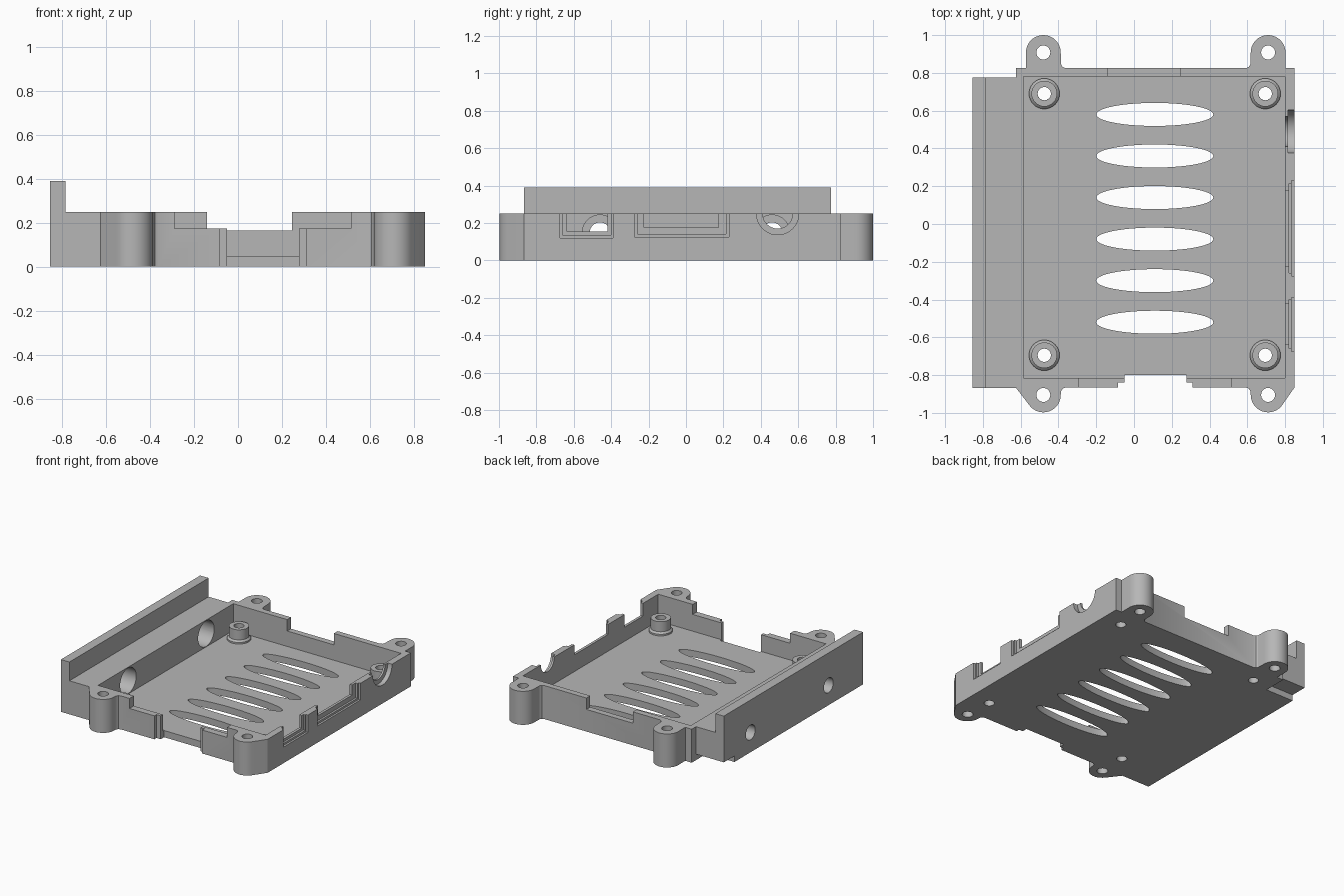
import bpy, bmesh, math
from mathutils import Matrix, Vector

if "Cube" in bpy.data.objects:
    bpy.data.objects.remove(bpy.data.objects["Cube"])

grey = bpy.data.materials.new("light_grey")
grey.diffuse_color = (0.47, 0.47, 0.47, 1)
grey.use_nodes = True
grey.node_tree.nodes["Principled BSDF"].inputs["Base Color"].default_value = grey.diffuse_color


def finish(name, bm):
    bmesh.ops.recalc_face_normals(bm, faces=bm.faces)
    me = bpy.data.meshes.new(name)
    bm.to_mesh(me)
    bm.free()
    me.materials.append(grey)
    ob = bpy.data.objects.new(name, me)
    bpy.context.collection.objects.link(ob)
    return ob


def prism(name, pts, z0, z1):
    bm = bmesh.new()
    f = bm.faces.new([bm.verts.new((x, y, z0)) for x, y in pts])
    r = bmesh.ops.extrude_face_region(bm, geom=[f])
    top = [v for v in r["geom"] if isinstance(v, bmesh.types.BMVert)]
    bmesh.ops.translate(bm, verts=top, vec=(0, 0, z1 - z0))
    return finish(name, bm)


def box(name, x0, x1, y0, y1, z0, z1):
    return prism(name, [(x0, y0), (x1, y0), (x1, y1), (x0, y1)], z0, z1)


def arc(cx, cy, rx, a0, a1, n=20, ry=None):
    ry = ry or rx
    angles = [math.radians(a0 + (a1 - a0) * i / n) for i in range(n + 1)]
    return [(cx + rx * math.cos(a), cy + ry * math.sin(a)) for a in angles]


def disc(name, cx, cy, rx, z0, z1, ry=None, n=40):
    return prism(name, arc(cx, cy, rx, 0, 360, n, ry)[:-1], z0, z1)


def rod_x(name, x0, x1, y, z, r):
    bm = bmesh.new()
    m = Matrix.Translation(((x0 + x1) / 2, y, z)) @ Matrix.Rotation(math.pi / 2, 4, 'Y')
    bmesh.ops.create_cone(bm, cap_ends=True, segments=40, radius1=r, radius2=r,
                          depth=x1 - x0, matrix=m)
    return finish(name, bm)


def boolean(target, tool, op):
    mod = target.modifiers.new("bool", 'BOOLEAN')
    mod.operation, mod.object, mod.solver = op, tool, 'EXACT'
    bpy.context.view_layer.objects.active = target
    bpy.ops.object.modifier_apply(modifier=mod.name)
    bpy.data.objects.remove(tool, do_unlink=True)


# Tray outline with four screw ears
EARS = [(-.48, -.905), (.71, -.905), (.71, .908), (-.48, .908)]
outline = [(-.855, -.867), (-.625, -.867)]
outline += arc(*EARS[0], .092, 215, 360) + [(-.386, -.885), (-.378, -.872), (-.362, -.865)]
outline += [(.592, -.865), (.608, -.872), (.616, -.885)] + arc(*EARS[1], .092, 180, 325)
outline += [(.85, -.865), (.85, .825), (.802, .825)] + arc(*EARS[2], .092, 0, 180)
outline += [(.616, .845), (.608, .832), (.592, .825), (-.362, .825), (-.378, .832), (-.386, .845)]
outline += arc(*EARS[3], .092, 0, 180) + [(-.572, .825), (-.625, .825), (-.625, .775), (-.855, .775)]
tray = prism("case_tray", outline, 0, .25)

# Tall mounting lip on the left edge
boolean(tray, box("lip", -.855, -.785, -.867, .775, .1, .39), 'UNION')

cutters = [
    box("cavity", -.585, .80, -.815, .78, .05, .6),
    # back wall and front wall openings
    box("back_opening", -.14, .245, .7, .9, .165, .6),
    box("front_opening", -.29, .515, -.9, -.75, .175, .6),
    box("front_slot", -.05, .278, -.95, -.80, -.1, .6),
    box("front_slot_step", -.085, .31, -.95, -.84, -.1, .6),
    # small relief under the left block
    box("corner_relief", -.9, -.625, .65, .8, -.1, .045),
    # stepped connector openings in the right wall
    box("port_a_recess", .835, .9, -.675, -.39, .12, .6),
    box("port_a_step", .82, .9, -.66, -.40, .135, .6),
    box("port_a", .75, .9, -.635, -.42, .155, .6),
    box("port_b_recess", .835, .9, -.275, .23, .125, .6),
    box("port_b_step", .82, .9, -.26, .215, .14, .6),
    box("port_b", .75, .9, -.225, .175, .175, .6),
    rod_x("round_port_recess", .815, .9, .49, .25, .113),
    rod_x("round_port", .75, .9, .49, .25, .08),
]
# Counterbored side screw holes through the left block
for y in (-.46, .46):
    cutters.append(rod_x("side_hole", -.95, -.5, y, .148, .055))
    cutters.append(rod_x("side_counterbore", -.785, -.5, y, .148, .095))
# Oval vents in the floor
for i in range(6):
    cutters.append(disc("vent", .11, .58 - .22 * i, .31, -.1, .1, ry=.061, n=56))
# Ear holes
for x, y in EARS:
    cutters.append(disc("ear_hole", x, y, .037, -.1, .4, n=28))
STANDOFFS = [(x, y) for x in (-.475, .695) for y in (-.695, .69)]
for x, y in STANDOFFS:
    cutters.append(disc("floor_hole", x, y, .035, -.1, .2, n=28))
for c in cutters:
    boolean(tray, c, 'DIFFERENCE')


# Standoffs: a lathed ring with a wider foot
def standoff(name, x, y):
    profile = [(.035, .05), (.081, .05), (.081, .062), (.068, .075), (.068, .15), (.035, .15)]
    bm = bmesh.new()
    n = 32
    rings = [[bm.verts.new((x + r * math.cos(2 * math.pi * i / n),
                            y + r * math.sin(2 * math.pi * i / n), z)) for i in range(n)]
             for r, z in profile]
    for k in range(len(rings)):
        a, b = rings[k], rings[(k + 1) % len(rings)]
        for i in range(n):
            j = (i + 1) % n
            bm.faces.new((a[i], a[j], b[j], b[i]))
    return finish(name, bm)


parts = [tray] + [standoff(f"standoff_{i + 1}", x, y) for i, (x, y) in enumerate(STANDOFFS)]

# Smooth round walls, keep edges sharp
for ob in parts:
    bpy.ops.object.select_all(action='DESELECT')
    ob.select_set(True)
    bpy.context.view_layer.objects.active = ob
    bpy.ops.object.shade_smooth_by_angle(angle=math.radians(28))
